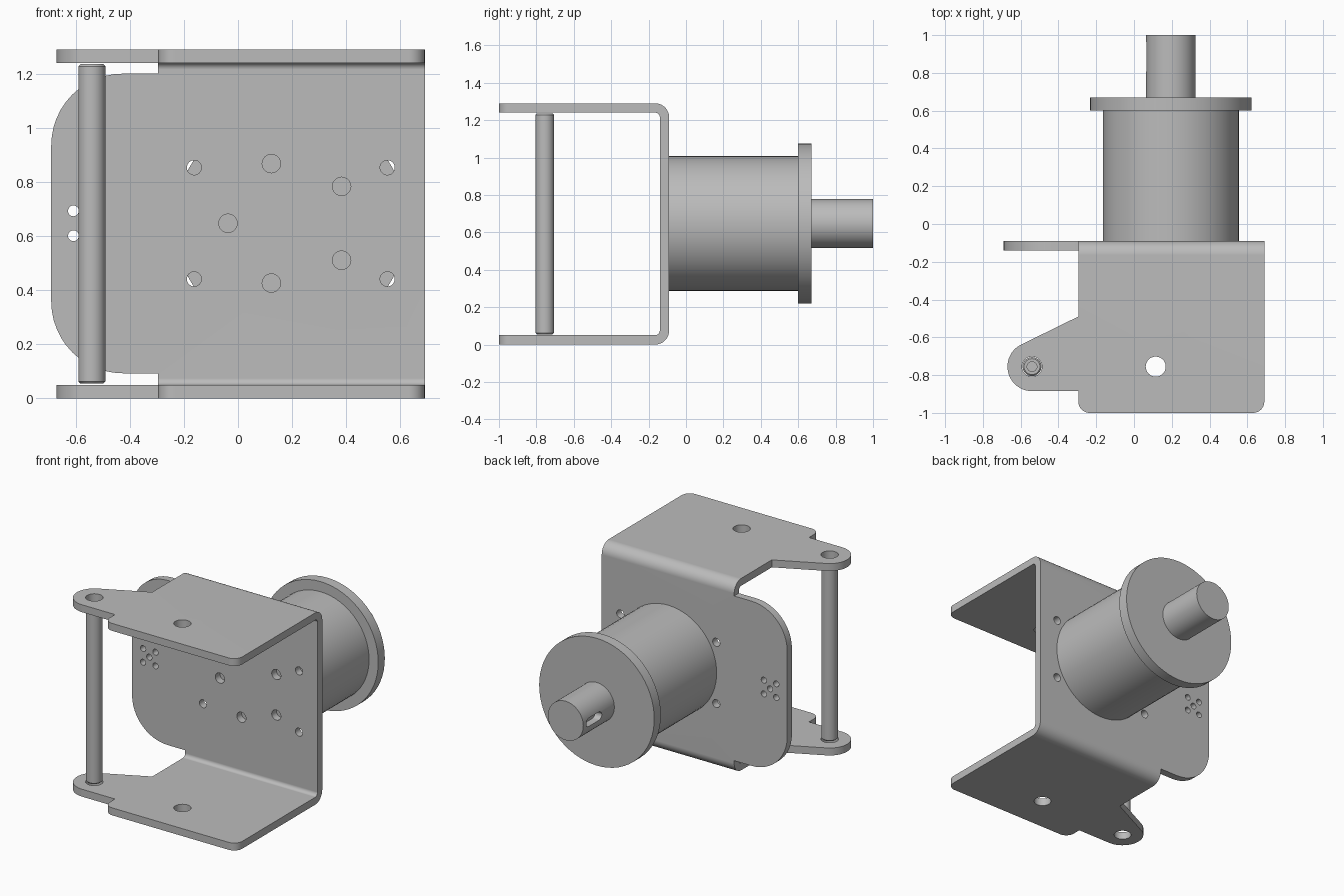
import bpy, bmesh, math
from mathutils import Vector, Matrix

if "Cube" in bpy.data.objects:
    bpy.data.objects.remove(bpy.data.objects["Cube"])

grey = bpy.data.materials.new("light grey metal")
grey.diffuse_color = (0.5, 0.5, 0.5, 1)
grey.use_nodes = True
grey.node_tree.nodes["Principled BSDF"].inputs["Base Color"].default_value = grey.diffuse_color

T = 0.05             # sheet thickness
H = 1.29             # bracket height
XL, XR = -0.295, 0.69
YB = -0.09           # rear face of the back wall
R = 0.075            # outer bend radius
MX, MZ = 0.195, 0.647  # motor axis
RX, RY = -0.54, -0.755  # tie rod axis


def arc(cx, cy, r, a0, a1, n=8):
    return [(cx + r * math.cos(math.radians(a0 + (a1 - a0) * i / n)),
             cy + r * math.sin(math.radians(a0 + (a1 - a0) * i / n))) for i in range(n + 1)]


def circle(cx, cy, r, n=32):
    return arc(cx, cy, r, 0, 360, n)[:-1]


def slab(bm, loops, place, thick):
    """Outline with holes, filled and extruded along the third axis."""
    edges = []
    for loop in loops:
        vs = [bm.verts.new(place(u, v, 0)) for u, v in loop]
        edges += [bm.edges.new((vs[i], vs[(i + 1) % len(vs)])) for i in range(len(vs))]
    normal = place(0, 0, 1) - place(0, 0, 0)
    res = bmesh.ops.triangle_fill(bm, use_beauty=True, edges=edges, normal=normal)
    faces = [g for g in res["geom"] if isinstance(g, bmesh.types.BMFace)]
    ext = bmesh.ops.extrude_face_region(bm, geom=faces, use_keep_orig=True)
    bmesh.ops.translate(bm, vec=normal * thick,
                        verts=[g for g in ext["geom"] if isinstance(g, bmesh.types.BMVert)])


def finish(bm, name):
    bmesh.ops.recalc_face_normals(bm, faces=bm.faces)
    me = bpy.data.meshes.new(name)
    bm.to_mesh(me)
    bm.free()
    me.materials.append(grey)
    ob = bpy.data.objects.new(name, me)
    bpy.context.collection.objects.link(ob)
    smooth(me)
    return ob


def smooth(me):
    me.shade_smooth()
    me.set_sharp_from_angle(angle=math.radians(30))


def lathe(name, profile, origin, along_y, n=64):
    """Revolve (radius, height) points about z, or about y."""
    bm = bmesh.new()
    vs = [bm.verts.new((r, 0, h)) for r, h in profile]
    es = [bm.edges.new(p) for p in zip(vs, vs[1:])]
    bmesh.ops.spin(bm, geom=vs + es, cent=(0, 0, 0), axis=(0, 0, 1),
                   angle=math.tau, steps=n, use_duplicate=False)
    bmesh.ops.remove_doubles(bm, verts=bm.verts, dist=1e-5)
    if along_y:
        bmesh.ops.rotate(bm, verts=bm.verts, matrix=Matrix.Rotation(-math.pi / 2, 3, 'X'))
    bmesh.ops.translate(bm, verts=bm.verts, vec=origin)
    return finish(bm, name)


# Bracket: two flanges with ears, two bends and the back wall
bm = bmesh.new()
c = 0.06
flange = (arc(XR - c, -1 + c, c, 0, -90) + arc(XL + c, -1 + c, c, 270, 180)
          + [(XL, RY - 0.13)] + arc(RX, RY, 0.13, 270, 115, 20)
          + [(XL, -0.49), (XL, YB - R), (XR, YB - R)])
flange_holes = [circle(RX, RY, 0.053), circle(0.115, RY, 0.053)]
for z in (0, H - T):
    slab(bm, [flange] + flange_holes, lambda u, v, w, z=z: Vector((u, v, z + w)), T)

for cz, a in ((R, -90), (H - R, 0)):
    bend = arc(YB - R, cz, R, a, a + 90) + arc(YB - R, cz, R - T, a + 90, a)
    slab(bm, [bend], lambda u, v, w: Vector((XL + w, u, v)), XR - XL)

zb, zt, wr = 0.093, 1.2, 0.265
wall = ([(XR, R), (XR, H - R), (XL, H - R), (XL, zt)]
        + arc(-0.69 + wr, zt - wr, wr, 90, 180, 12)
        + arc(-0.69 + wr, zb + wr, wr, 180, 270, 12) + [(XL, zb), (XL, R)])
wall_holes = [circle(MX + 0.232 * math.cos(math.radians(36 + 72 * k)),
                     MZ + 0.232 * math.sin(math.radians(36 + 72 * k)), 0.034) for k in range(5)]
wall_holes += [circle(MX + sx * 0.357, MZ + sz * 0.206, 0.027) for sx in (-1, 1) for sz in (-1, 1)]
wall_holes += [circle(-0.562 + 0.046 * i, MZ + 0.046 * j, 0.02, 20)
               for i, j in ((0, 0), (1, 1), (1, -1), (-1, 1), (-1, -1))]
slab(bm, [wall] + wall_holes, lambda u, v, w: Vector((u, YB - T + w, v)), T)

# remove the hidden joints, then weld
joints = []
for f in bm.faces:
    ys, zs = [v.co.y for v in f.verts], [v.co.z for v in f.verts]
    at_flange = all(abs(y - (YB - R)) < 1e-4 for y in ys)
    at_wall = any(all(abs(z - t) < 1e-4 for z in zs) for t in (R, H - R))
    if at_flange or at_wall:
        joints.append(f)
bmesh.ops.delete(bm, geom=joints, context='FACES')
bmesh.ops.remove_doubles(bm, verts=bm.verts, dist=1e-4)
bracket = finish(bm, "bracket")
wn = bracket.modifiers.new("flat_shading", 'WEIGHTED_NORMAL')
wn.keep_sharp = True

# Tie rod with chamfered, drilled ends
z0, z1 = 0.055, H - 0.055
lathe("tie_rod", [(0, z0 + 0.12), (0.026, z0 + 0.12), (0.026, z0), (0.042, z0), (0.05, z0 + 0.008),
                  (0.05, z1 - 0.008), (0.042, z1), (0.026, z1), (0.026, z1 - 0.12), (0, z1 - 0.12)],
      (RX, RY, 0), False, 32)

# Motor body, end plate and shaft
for name, r, y0, y1 in (("motor_body", 0.36, YB, 0.60), ("motor_end_plate", 0.428, 0.60, 0.67),
                        ("shaft", 0.131, 0.67, 1.0)):
    shaft = lathe(name, [(0, y0), (r, y0), (r, y1), (0, y1)], (MX, 0, MZ), True)

# Keyway in the left side of the shaft
bm = bmesh.new()
slot = arc(0.94, MZ, 0.028, -90, 90) + arc(0.83, MZ, 0.028, 90, 270)
slab(bm, [slot], lambda u, v, w: Vector((MX - 0.2 + w, u, v)), 0.12)
cutter = finish(bm, "keyway_cutter")
cutter.hide_render = True
mod = shaft.modifiers.new("keyway", 'BOOLEAN')
mod.object = cutter
mod.operation = 'DIFFERENCE'
mod.solver = 'EXACT'
deps = bpy.context.evaluated_depsgraph_get()
me = bpy.data.meshes.new_from_object(shaft.evaluated_get(deps))
shaft.modifiers.clear()
shaft.data = me
smooth(me)
bpy.data.objects.remove(cutter)
